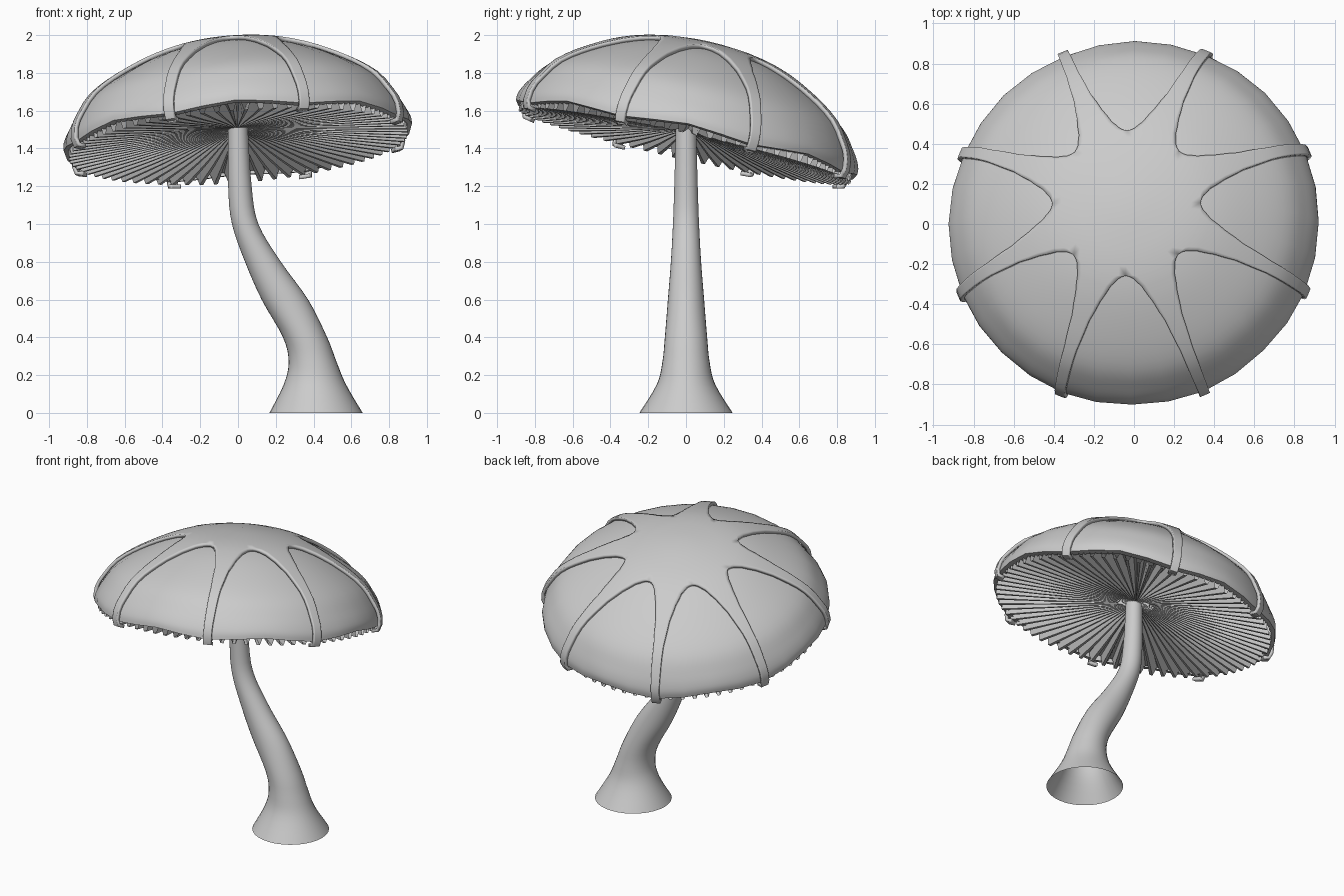
import bpy, bmesh, math
from mathutils import Vector

if "Cube" in bpy.data.objects:
    bpy.data.objects.remove(bpy.data.objects["Cube"])


def smooth(points, steps=4):
    """Catmull-Rom curve through tuples of any size."""
    pts = [Vector(p) for p in points]
    out = []
    for i in range(len(pts) - 1):
        a, b, c, d = pts[max(i - 1, 0)], pts[i], pts[i + 1], pts[min(i + 2, len(pts) - 1)]
        for k in range(steps):
            t = k / steps
            out.append(0.5 * (2 * b + (c - a) * t + (2 * a - 5 * b + 4 * c - d) * t * t
                              + (3 * b - a - 3 * c + d) * t ** 3))
    return out + [pts[-1]]


def lerp_table(table, x):
    if x <= table[0][0]:
        return table[0][1]
    for (x0, y0), (x1, y1) in zip(table, table[1:]):
        if x <= x1:
            return y0 + (y1 - y0) * (x - x0) / max(x1 - x0, 1e-9)
    return table[-1][1]


def grid_object(name, strips, angle=40, thickness=0.0):
    """Each strip is a list of rows of points; rows are joined by quads."""
    bm = bmesh.new()
    for rows in strips:
        vs = [[bm.verts.new(p) for p in row] for row in rows]
        for r0, r1 in zip(vs, vs[1:]):
            for j in range(len(r0) - 1):
                bm.faces.new((r0[j], r1[j], r1[j + 1], r0[j + 1]))
    bmesh.ops.remove_doubles(bm, verts=bm.verts, dist=1e-5)
    me = bpy.data.meshes.new(name)
    bm.to_mesh(me)
    bm.free()
    ob = bpy.data.objects.new(name, me)
    bpy.context.collection.objects.link(ob)
    if thickness:
        mod = ob.modifiers.new("thickness", 'SOLIDIFY')
        mod.thickness, mod.offset = thickness, 1
    bpy.ops.object.select_all(action='DESELECT')
    ob.select_set(True)
    bpy.context.view_layer.objects.active = ob
    bpy.ops.object.shade_smooth_by_angle(angle=math.radians(angle))
    return ob


def polar(r, a, z):
    return (r * math.cos(a), r * math.sin(a), z)


# Cap dome, with a rim gently arched between the ribs
profile = smooth([(0, .515), (.25, .49), (.45, .435), (.655, .335), (.80, .235),
                  (.88, .13), (.92, .05), (.925, 0)])
N = 32
rows = []
for r, z in profile + [Vector((.88, -.005))]:
    w = max(0, 1 - max(z, 0) / .15)
    rows.append([polar(r, 2 * math.pi * (j % N) / N,
                       z + .015 * w * math.cos(8 * 2 * math.pi * j / N)) for j in range(N + 1)])
cap = grid_object("cap", [rows])

# Raised star cover: central disc narrowing into eight ribs
half_angle = [(.365, 22.5), (.37, 19.5), (.38, 17), (.42, 12), (.5, 7.5),
              (.6, 4.3), (.75, 2.4), (.93, 1.6)]
height = [(p[0], p[1]) for p in profile]
radii = [0, .12, .24, .32, .365, .37, .38, .4, .42, .46, .5, .55, .6, .655, .7, .75, .8, .84, .88]
path = [(r, lerp_table(height, r)) for r in radii]
path += [(.905, .09), (.92, .05), (.926, 0), (.918, -.03), (.885, -.035)]
arms = []
for k in range(8):
    mid = math.radians(22.5 + 45 * k)
    arms.append([[polar(r, mid + math.radians(lerp_table(half_angle, r)) * u / 4, z)
                  for u in range(-4, 5)] for r, z in path])
star = grid_object("star_ribs", arms, thickness=.022)

# Pleated gills under the cap
G = 72
rows = []
for r, z in [(.9, -.005), (.6, .025), (.3, .045), (.0, .06)]:
    row = []
    for j in range(G * 4 + 1):
        a = 2 * math.pi * (j % (G * 4)) / (G * 4)
        row.append(polar(r, a, z + (.03 if j % 4 < 2 else -.03) * min(1, r / .6)))
    rows.append(row)
gills = grid_object("gills", [rows], angle=30)

# Tilt the whole head: front and right side raised
tilt = Vector((0, 0, 1)).rotation_difference(Vector((-.08, .22, 1)))
for ob in (cap, star, gills):
    ob.rotation_mode = 'QUATERNION'
    ob.rotation_quaternion = tilt
    ob.location = (0, 0, 1.445)

# Curved stem with flared open foot: z, centre x, half width x, half width y
stem = smooth([(0, .413, .247, .247), (.15, .407, .165, .155), (.27, .395, .127, .125),
               (.4, .355, .117, .112), (.6, .248, .123, .096), (.8, .132, .095, .08),
               (1.0, .038, .07, .069), (1.2, .01, .062, .062), (1.51, 0, .052, .054)])
rows = [[(s[1] + s[2] * math.cos(2 * math.pi * (j % 32) / 32),
          s[3] * math.sin(2 * math.pi * (j % 32) / 32), s[0]) for j in range(33)]
        for s in reversed(stem)]
grid_object("stem", [rows])
